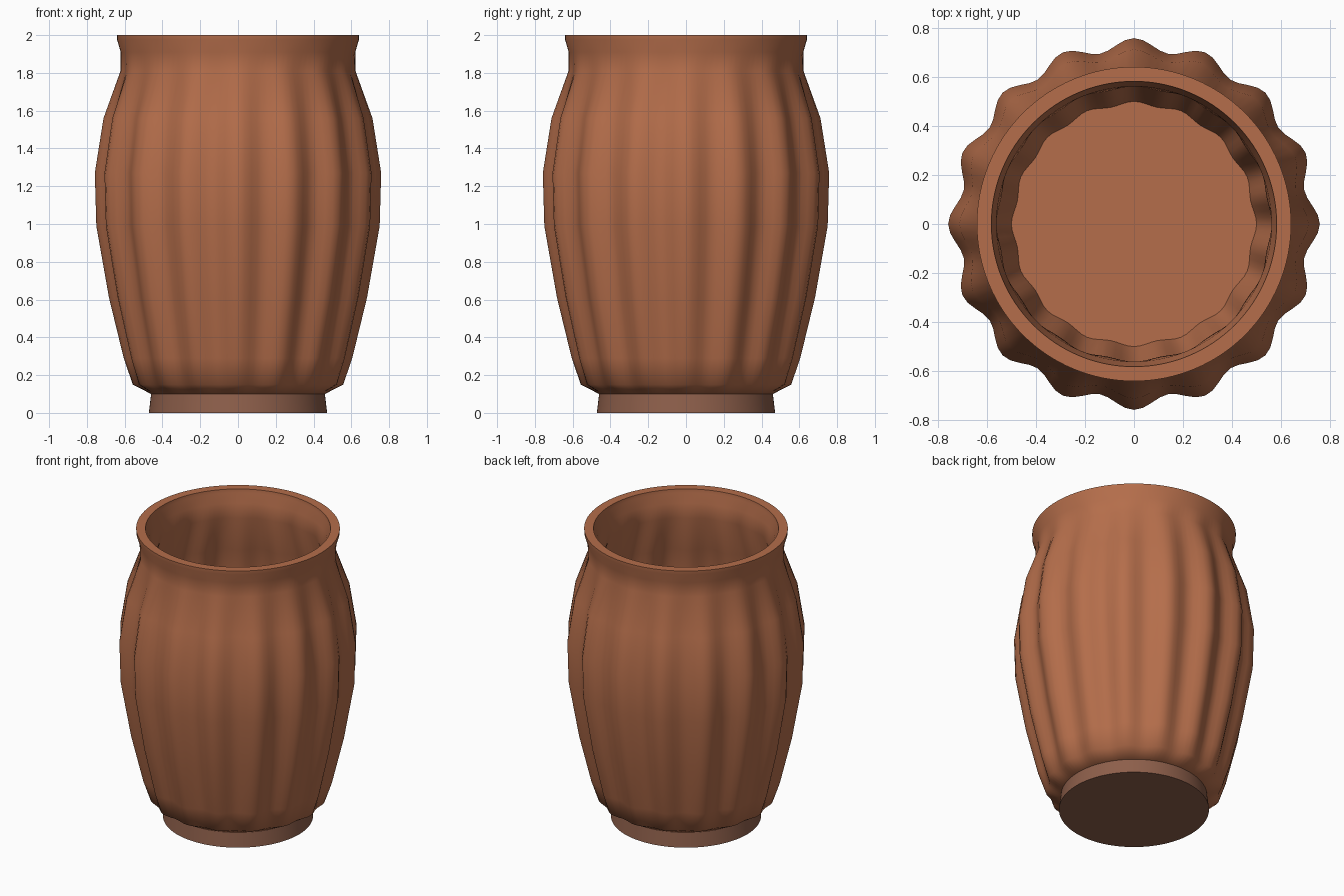
import bpy, bmesh, math

if "Cube" in bpy.data.objects:
    bpy.data.objects.remove(bpy.data.objects["Cube"])

SEGMENTS = 128
FLUTES = 16
WALL = 0.06


def material(name, color):
    m = bpy.data.materials.new(name)
    m.diffuse_color = (*color, 1)
    m.use_nodes = True
    m.node_tree.nodes["Principled BSDF"].inputs["Base Color"].default_value = m.diffuse_color
    return m


def lathe(name, rings, mat):
    """Revolve (peak radius, z, flute depth) rings; both ends are capped."""
    bm = bmesh.new()
    loops = []
    for r, z, depth in rings:
        loop = []
        for i in range(SEGMENTS):
            a = 2 * math.pi * i / SEGMENTS
            rr = r - depth * (1 - math.cos(FLUTES * a)) / 2
            loop.append(bm.verts.new((rr * math.cos(a), rr * math.sin(a), z)))
        loops.append(loop)
    for lo, hi in zip(loops, loops[1:]):
        for i in range(SEGMENTS):
            j = (i + 1) % SEGMENTS
            bm.faces.new((lo[i], lo[j], hi[j], hi[i]))
    bm.faces.new(loops[0][::-1])
    bm.faces.new(loops[-1])
    mesh = bpy.data.meshes.new(name)
    bm.to_mesh(mesh)
    bm.free()
    mesh.materials.append(mat)
    ob = bpy.data.objects.new(name, mesh)
    bpy.context.collection.objects.link(ob)
    bpy.ops.object.select_all(action='DESELECT')
    bpy.context.view_layer.objects.active = ob
    ob.select_set(True)
    bpy.ops.object.shade_smooth_by_angle(angle=math.radians(50))
    return ob


clay = material("terracotta", (0.46, 0.155, 0.07))
foot_clay = material("foot_terracotta", (0.27, 0.115, 0.07))

# fluted wall: outside from base to rim, then back down the inside to the floor
outer = [(0.46, 0.10, 0.0), (0.557, 0.15, 0.02), (0.605, 0.29, 0.035),
         (0.683, 0.61, 0.047), (0.75, 0.99, 0.05), (0.758, 1.27, 0.05),
         (0.712, 1.56, 0.04), (0.622, 1.81, 0.01), (0.621, 1.91, 0.0),
         (0.64, 1.975, 0.0), (0.641, 2.0, 0.0)]
inner = [(r - WALL, z, d) for r, z, d in outer[2:-1]]
floor = [(0.50, 0.16, 0.015)]
body = lathe("pot_body", outer + [(0.582, 2.0, 0.0)] + inner[::-1] + floor, clay)

# plain tapered foot
foot = lathe("foot", [(0.472, 0.0, 0.0), (0.46, 0.10, 0.0)], foot_clay)
